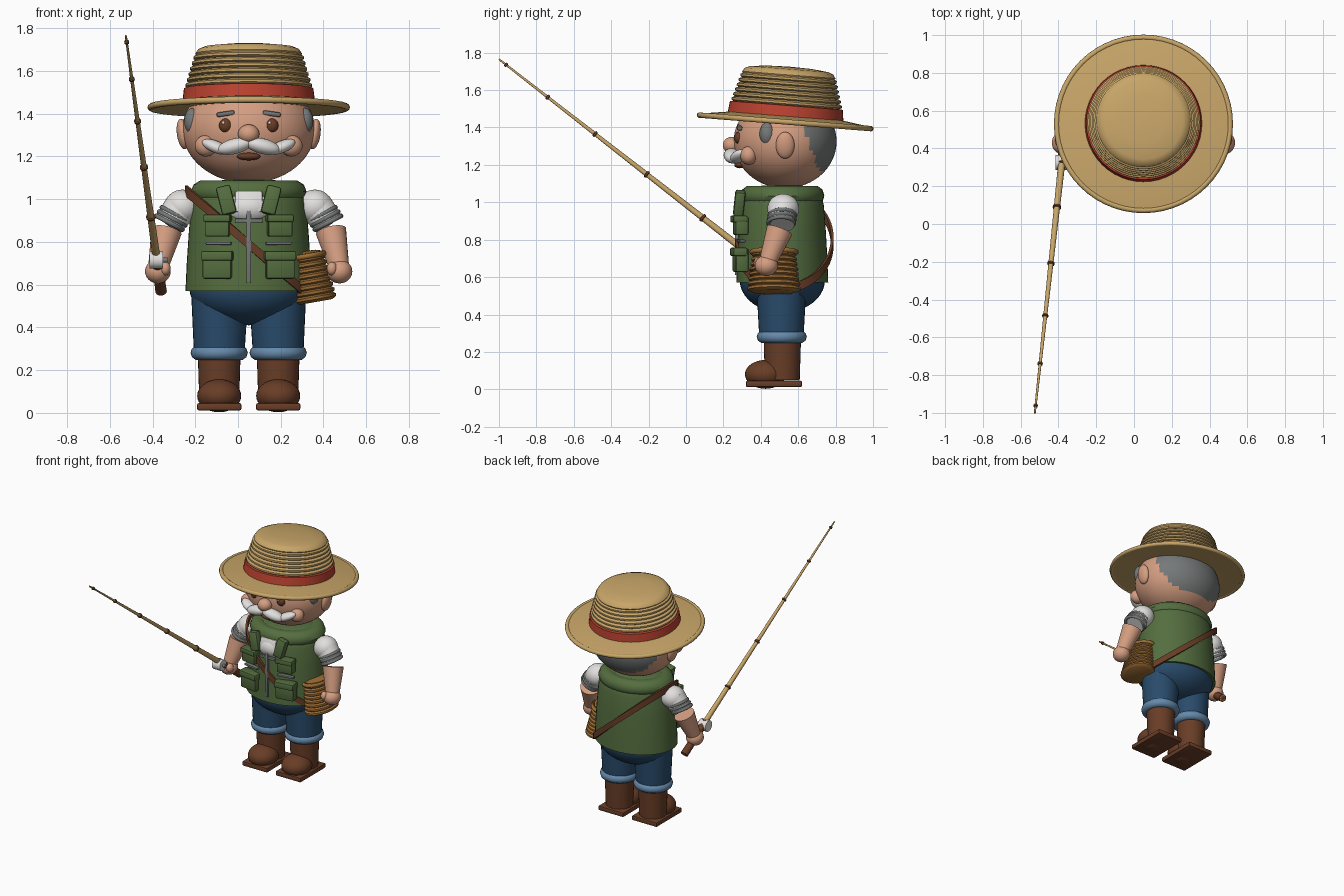
import bpy, bmesh, math
from mathutils import Vector, Matrix, Euler

if "Cube" in bpy.data.objects:
    bpy.data.objects.remove(bpy.data.objects["Cube"])

CX, CY = 0.05, 0.515


def material(name, rgb):
    m = bpy.data.materials.new(name)
    m.diffuse_color = (*rgb, 1)
    m.use_nodes = True
    m.node_tree.nodes["Principled BSDF"].inputs["Base Color"].default_value = m.diffuse_color
    return m


STRAW = material("straw", (.58, .38, .14))
RED = material("red_band", (.50, .055, .03))
SKIN = material("skin", (.66, .34, .22))
GREY = material("grey", (.18, .19, .19))
WHITE = material("white", (.75, .74, .72))
GREEN = material("vest_green", (.09, .155, .05))
BROWN = material("leather_brown", (.14, .047, .02))
NAVY = material("denim", (.022, .07, .145))
BLUE = material("cuff_blue", (.13, .25, .40))
WICKER = material("wicker", (.34, .155, .035))


def finish(name, bm, mat, matrix=Matrix(), angle=40):
    bm.transform(matrix)
    bmesh.ops.recalc_face_normals(bm, faces=bm.faces)
    me = bpy.data.meshes.new(name)
    bm.to_mesh(me)
    bm.free()
    ob = bpy.data.objects.new(name, me)
    bpy.context.collection.objects.link(ob)
    me.materials.append(mat)
    bpy.ops.object.select_all(action='DESELECT')
    ob.select_set(True)
    bpy.context.view_layer.objects.active = ob
    bpy.ops.object.shade_smooth_by_angle(angle=math.radians(angle))
    return ob


def place(loc, rot=(0, 0, 0), scale=(1, 1, 1)):
    r = Euler([math.radians(a) for a in rot])
    return Matrix.LocRotScale(Vector(loc), r, Vector(scale))


def ball(name, mat, loc, radii, rot=(0, 0, 0), seg=32):
    bm = bmesh.new()
    bmesh.ops.create_uvsphere(bm, u_segments=seg, v_segments=seg // 2, radius=1)
    return finish(name, bm, mat, place(loc, rot, radii))


def box(name, mat, loc, size, rot=(0, 0, 0), bevel=.01):
    bm = bmesh.new()
    bmesh.ops.create_cube(bm, size=1)
    bm.transform(Matrix.Diagonal((*size, 1)))
    if bevel:
        bmesh.ops.bevel(bm, geom=bm.edges[:], offset=bevel, segments=2, profile=.5, affect='EDGES')
    return finish(name, bm, mat, place(loc, rot))


def lathe(name, mat, profile, matrix, closed=False, seg=48):
    """Spin (radius, height) points about z; open profiles get capped."""
    bm = bmesh.new()
    rings = [[bm.verts.new((r * math.cos(2 * math.pi * i / seg), r * math.sin(2 * math.pi * i / seg), z))
              for i in range(seg)] for r, z in profile]
    pairs = list(zip(rings, rings[1:])) + ([(rings[-1], rings[0])] if closed else [])
    for a, b in pairs:
        for i in range(seg):
            j = (i + 1) % seg
            bm.faces.new((a[i], a[j], b[j], b[i]))
    if not closed:
        bm.faces.new(rings[0])
        bm.faces.new(rings[-1])
    return finish(name, bm, mat, matrix)


def ring(name, mat, radius, tube, matrix, flat=1, seg=40):
    pts = [(radius + tube * math.cos(k * math.pi / 5), flat * tube * math.sin(k * math.pi / 5))
           for k in range(10)]
    return lathe(name, mat, pts, matrix, True, seg)


def along(p, q):
    d = Vector(q) - Vector(p)
    return Matrix.Translation(p) @ d.to_track_quat('Z', 'Y').to_matrix().to_4x4(), d.length


def limb(name, mat, p, q, r1, r2, seg=24):
    m, n = along(p, q)
    return lathe(name, mat, [(r1, 0), (r2, n)], m, seg=seg)


# Straw hat, tipped back
hat = place((CX, .53, 1.43), (-4.5, 0, 0))
lathe("hat_brim", STRAW, [(.20, .005), (.465, -.012), (.465, .008), (.30, .032), (.20, .032)], hat)
ring("brim_edge", STRAW, .459, .015, hat, seg=56)
lathe("hat_band", RED, [(.30, .025), (.31, .03), (.303, .088), (.29, .09)], hat)
crown = [(.28, .08)]
for k in range(6):
    z, r = .09 + k * .026, .296 - k * .0075
    crown += [(r - .012, z), (r, z + .007), (r, z + .018), (r - .012, z + .025)]
crown += [(.25, .252), (.237, .272), (.21, .283), (.12, .293), (.01, .296)]
lathe("hat_crown", STRAW, crown, hat)

# Head, with hair as a coloured region at the back
head = ball("head", SKIN, (CX, .53, 1.325), (.31, .275, .25), seg=64)
head.data.materials.append(GREY)
for f in head.data.polygons:
    if f.center.z > 1.165 and f.center.y > .62 + (1.42 - f.center.z) * .36:
        f.material_index = 1
ball("mouth", BROWN, (CX, .288, 1.2), (.055, .03, .018))
ball("nose", SKIN, (CX, .245, 1.305), (.05, .048, .045))
for s in (-1, 1):
    ball("ear", SKIN, (CX + s * .308, .53, 1.305), (.028, .05, .072), (0, s * 8, 0))
    ball("sideburn", GREY, (CX + s * .262, .435, 1.365), (.04, .042, .062))
    ball("eye", BROWN, (CX + s * .108, .282, 1.345), (.031, .024, .033), seg=20)
    ball("eye_glint", WHITE, (CX + s * .108 - .01, .262, 1.357), (.007, .005, .007), seg=10)
    box("eyebrow", GREY, (CX + s * .108, .287, 1.40), (.085, .03, .022), (0, s * 8, 0), .008)
    ball("cheek", SKIN, (CX + s * .20, .335, 1.25), (.052, .045, .05))
    ball("moustache_inner", WHITE, (CX + s * .065, .247, 1.248), (.085, .045, .036), (0, s * 14, s * 6))
    ball("moustache_tip", WHITE, (CX + s * .155, .28, 1.245), (.07, .04, .028), (0, -s * 22, s * 20))

# Vest body, collar and shirt front
oval = place((CX, CY, 0), (0, 0, 0), (1, .83, 1))
lathe("vest", GREEN, [(.25, .575), (.296, .57), (.29, .70), (.28, .85), (.268, .98), (.25, 1.05),
                      (.20, 1.085), (.10, 1.09)], oval)
ring("vest_collar", GREEN, .205, .066, place((CX, CY, 1.035), (0, 0, 0), (1, .83, 1)), .85)
ball("shirt_front", WHITE, (CX, .36, .96), (.125, .10, .085))
box("shirt_neck", WHITE, (CX, .30, .985), (.13, .05, .10), (-12, 0, 0))
box("shirt_stripe", GREY, (CX, .277, .90), (.13, .02, .018), bevel=.004)
box("zip", GREY, (CX, .272, .78), (.022, .02, .34), bevel=.004)
for s in (-1, 1):
    box("lapel", GREEN, (CX + s * .105, .285, .995), (.07, .055, .135), (-6, s * 14, 0), .012)
    for z, w, h in ((.875, .115, .10), (.69, .135, .125)):
        x = CX + s * .145
        box("pocket", GREEN, (x, .292, z), (w, .07, h), (0, 0, s * 8))
        box("pocket_flap", GREEN, (x, .282, z + h * .36), (w + .012, .075, h * .36), (0, 0, s * 8), .008)
    box("pocket_trim", GREY, (CX + s * .14, .293, .793), (.12, .03, .014), (0, 0, s * 10), .004)

# Shoulder strap: a slanted flat band round the body
bm = bmesh.new()
loops = []
for i in range(64):
    a = 2 * math.pi * i / 64
    c, n = math.cos(a), math.sin(a)
    back = .022 if n > 0 else 0
    loops.append([bm.verts.new((CX + (.285 + o) * c, CY + (.238 + back + o) * n, .79 - .25 * c + h))
                  for o, h in ((0, -.024), (.014, -.024), (.014, .024), (0, .024))])
for a, b in zip(loops, loops[1:] + loops[:1]):
    for k in range(4):
        bm.faces.new((a[k], a[k - 1], b[k - 1], b[k]))
finish("shoulder_strap", bm, BROWN)

# Trousers, boots
ball("trouser_seat", NAVY, (CX, CY, .585), (.278, .228, .175), seg=40)
for s in (-1, 1):
    x = CX + s * .138
    limb("trouser_leg", NAVY, (x, .51, .27), (x - s * .003, .51, .58), .118, .135, 32)
    ring("trouser_cuff", BLUE, .10, .034, place((x, .512, .281)))
    limb("boot_shaft", BROWN, (x, .515, .05), (x, .515, .27), .093, .10, 32)
    ball("boot_toe", BROWN, (x, .425, .08), (.103, .11, .077))
    box("boot_sole", BROWN, (x, .47, .029), (.207, .30, .034), bevel=.008)

# Arms
for s in (-1, 1):
    def P(dx, y, z):
        return Vector((CX + s * dx, y, z))
    ball("sleeve_shoulder", WHITE, P(.31, .52, .965), (.084, .085, .08))
    limb("sleeve", WHITE, P(.315, .52, .965), P(.375, .508, .885), .08, .072)
    for p in (P(.345, .515, .93), P(.358, .512, .91), P(.371, .508, .89)):
        m, _ = along(p, p + P(.06, 0, -.115) - P(0, 0, 0))
        ring("sleeve_fold", GREY, .069, .011, m, seg=28)
    limb("forearm", SKIN, P(.385, .50, .85), P(.425, .435, .675), .072, .046)
    ball("hand", SKIN, P(.425, .43, .662), (.06, .062, .056))
    ball("thumb", SKIN, P(.39, .39, .675), (.025, .028, .032), seg=16)

# Fishing rod with grip, guides and reel
butt, tip = Vector((-.36, .535, .57)), Vector((-.525, -1, 1.765))
limb("rod", STRAW, butt, tip, .021, .005, 12)
limb("rod_grip", BROWN, butt, butt.lerp(tip, .14), .027, .024, 16)
for t in (.14, .29, .485, .665, .83, .975):
    p = butt.lerp(tip, t)
    m, _ = along(p, tip)
    r = .021 - .016 * t
    lathe("rod_guide", BROWN, [(r, -.008), (r + .006, -.005), (r + .006, .005), (r, .008)], m, seg=12)
limb("reel", WHITE, (-.415, .325, .715), (-.35, .325, .715), .04, .04)
limb("reel_knob", GREY, (-.35, .325, .715), (-.33, .325, .715), .012, .012, 12)

# Wicker basket: stacked ribs and a lid
creel = place((.363, .47, .525), (0, -10, 0), (.70, 1, 1))
body = [(.11, -.006)]
for k in range(8):
    z, r = k * .0265, .142 - .0035 * k
    body += [(r - .014, z), (r, z + .007), (r, z + .019), (r - .014, z + .026)]
body += [(.105, .225), (.06, .235), (.01, .237)]
lathe("basket", WICKER, body, creel)
ring("basket_lid_rim", WICKER, .118, .013, creel @ Matrix.Translation((0, 0, .212)))
